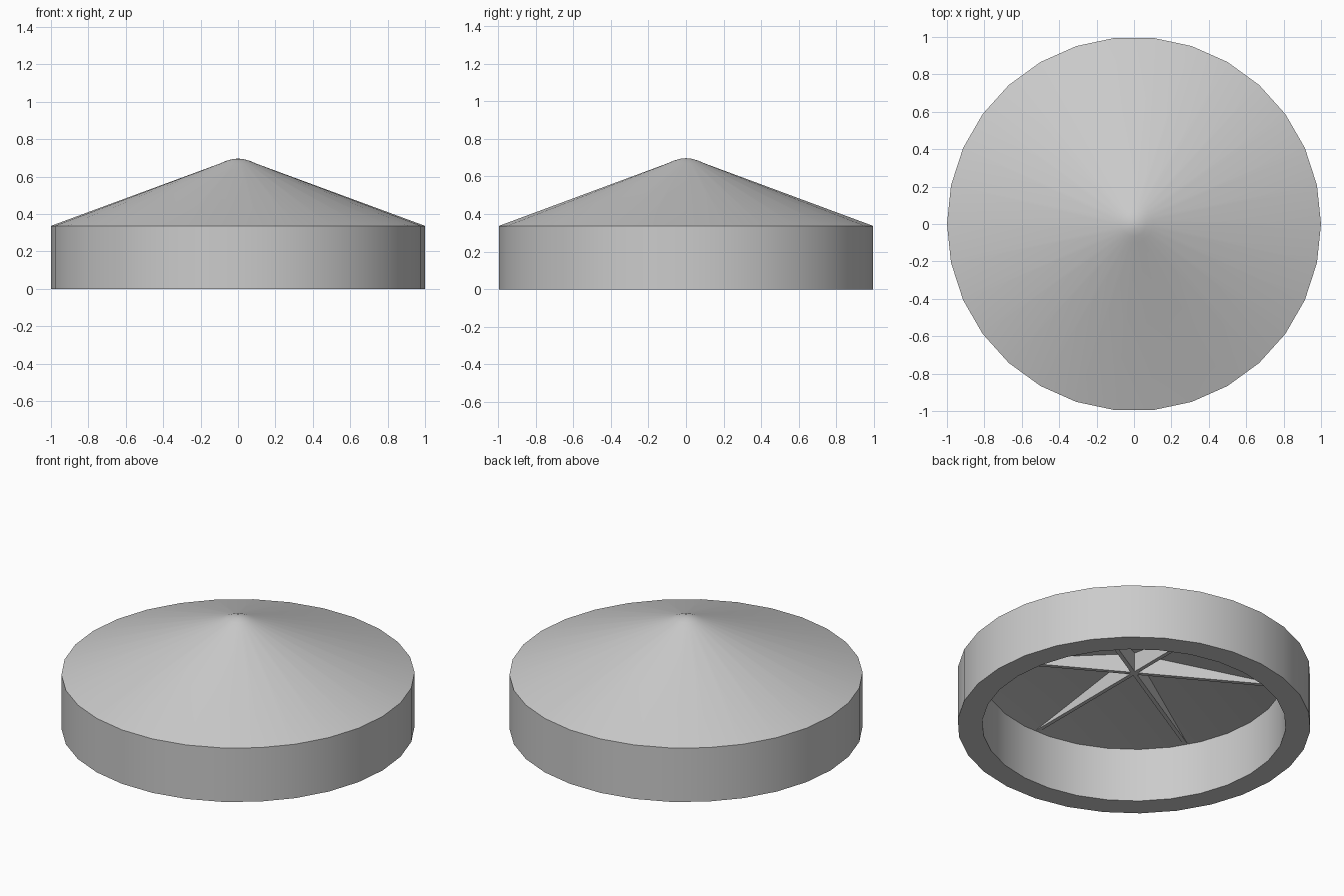
import bpy
import bmesh
from math import radians, pi
from mathutils import Matrix, Vector

cube = bpy.data.objects.get("Cube")
if cube:
    bpy.data.objects.remove(cube, do_unlink=True)

SIDES = 30
EAVES = 0.337      # height where wall meets cone
INNER = 0.86       # inside radius of the wall
PEAK = 0.46        # height of the shallow ceiling at its centre

grey = bpy.data.materials.new("plain_grey")
grey.use_nodes = True
colour = (0.6, 0.6, 0.6, 1)
grey.diffuse_color = colour
grey.node_tree.nodes["Principled BSDF"].inputs["Base Color"].default_value = colour


def finish(bm, name, smooth=False):
    bmesh.ops.recalc_face_normals(bm, faces=bm.faces)
    mesh = bpy.data.meshes.new(name)
    bm.to_mesh(mesh)
    bm.free()
    mesh.materials.append(grey)
    obj = bpy.data.objects.new(name, mesh)
    bpy.context.collection.objects.link(obj)
    if smooth:
        bpy.ops.object.select_all(action='DESELECT')
        obj.select_set(True)
        bpy.context.view_layer.objects.active = obj
        bpy.ops.object.shade_smooth_by_angle(angle=radians(30))
    return obj


# Hollow cap: ceiling, wall, cone and rounded tip turned from one profile
profile = [(0, PEAK), (INNER, EAVES), (INNER, 0), (1, 0), (1, EAVES),
           (0.1, 0.669), (0.065, 0.684), (0.03, 0.694), (0, 0.697)]
bm = bmesh.new()
verts = [bm.verts.new((r, 0, z)) for r, z in profile]
edges = [bm.edges.new(pair) for pair in zip(verts, verts[1:])]
bmesh.ops.spin(bm, geom=verts + edges, cent=(0, 0, 0), axis=(0, 0, 1),
               angle=2 * pi, steps=SIDES)
bmesh.ops.remove_doubles(bm, verts=bm.verts, dist=0.0005)
finish(bm, "cap_shell", smooth=True)

# Three crossing wedges form six radial ribs under the ceiling
WIDTH = 0.024
for i in range(3):
    bm = bmesh.new()
    outline = [(-INNER, EAVES), (INNER, EAVES), (0, PEAK + 0.005)]
    face = bm.faces.new([bm.verts.new((x, -WIDTH / 2, z)) for x, z in outline])
    result = bmesh.ops.extrude_face_region(bm, geom=[face])
    moved = [v for v in result["geom"] if isinstance(v, bmesh.types.BMVert)]
    bmesh.ops.translate(bm, verts=moved, vec=Vector((0, WIDTH, 0)))
    bmesh.ops.rotate(bm, verts=bm.verts, cent=(0, 0, 0),
                     matrix=Matrix.Rotation(radians(30 + 60 * i), 3, 'Z'))
    finish(bm, f"inner_rib_{i + 1}")
